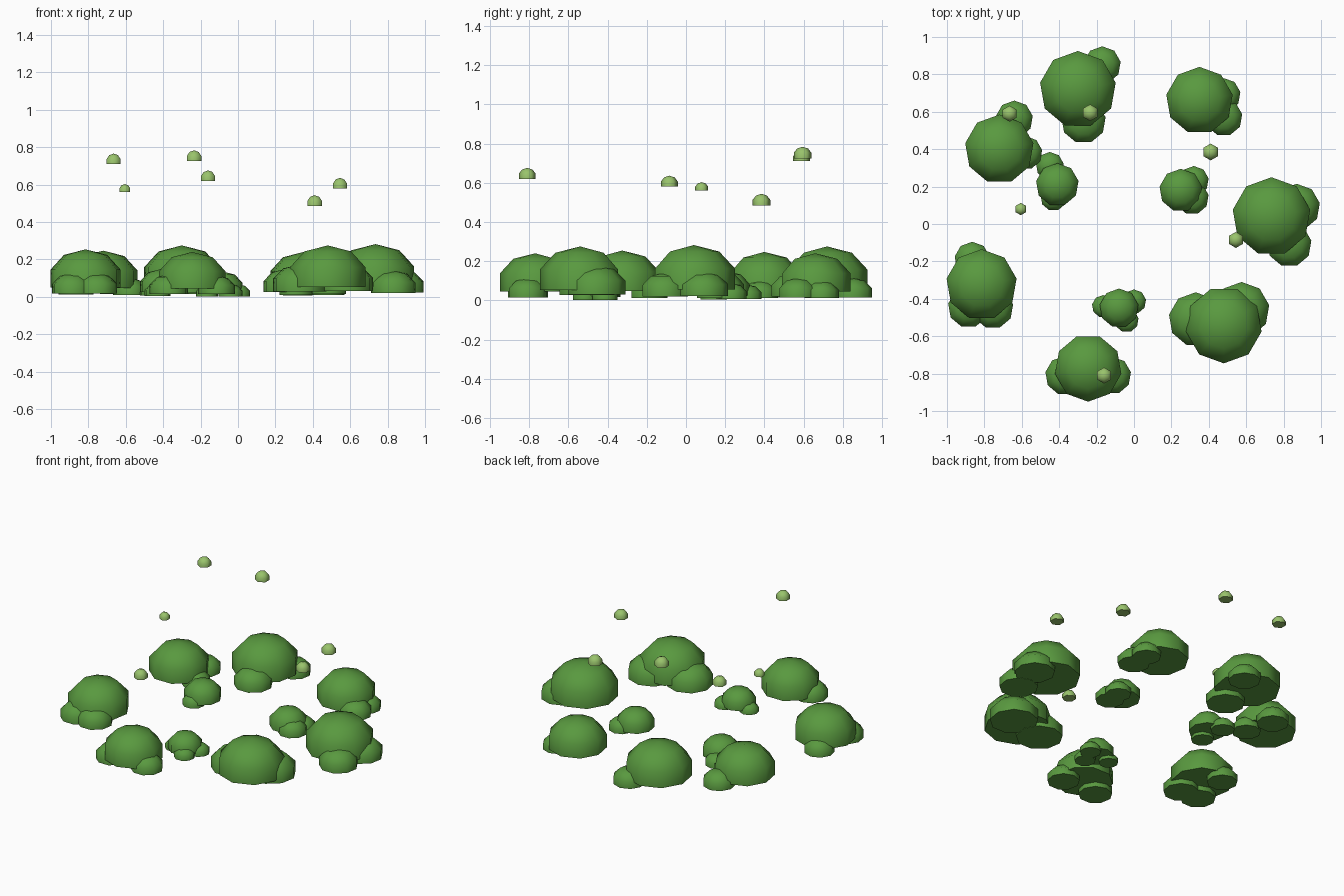
import bpy
import bmesh
from math import sin, cos, pi, radians

old = bpy.data.objects.get("Cube")
if old:
    bpy.data.objects.remove(old, do_unlink=True)


def make_material(name, rgb):
    mat = bpy.data.materials.new(name)
    mat.use_nodes = True
    color = (*rgb, 1)
    mat.diffuse_color = color
    mat.node_tree.nodes["Principled BSDF"].inputs["Base Color"].default_value = color
    return mat


leaf_green = make_material("leaf green", (0.10, 0.32, 0.05))
pale_green = make_material("pale green", (0.32, 0.55, 0.15))


def add_dome(bm, x, y, base, radius, height, sides, turn):
    """Low-poly dome: a tip, a shoulder ring, and a straight skirt with a flat bottom."""
    step = pi / 5
    full = radius / sin(2 * step)
    top = 1 - cos(3 * step)
    rings = []
    for i in (1, 2, 3):
        r = full * sin(i * step)
        z = base + height * (1 - (1 - cos(i * step)) / top)
        rings.append([bm.verts.new((x + r * cos(turn + 2 * pi * k / sides),
                                    y + r * sin(turn + 2 * pi * k / sides), z))
                      for k in range(sides)])
    tip = bm.verts.new((x, y, base + height))
    for k in range(sides):
        n = (k + 1) % sides
        bm.faces.new((tip, rings[0][k], rings[0][n]))
        for upper, lower in zip(rings, rings[1:]):
            bm.faces.new((upper[k], lower[k], lower[n], upper[n]))
    bm.faces.new(rings[-1][::-1])


def finish(name, bm, mat):
    mesh = bpy.data.meshes.new(name)
    bm.to_mesh(mesh)
    bm.free()
    mesh.materials.append(mat)
    obj = bpy.data.objects.new(name, mesh)
    bpy.context.collection.objects.link(obj)
    bpy.ops.object.select_all(action='DESELECT')
    obj.select_set(True)
    bpy.context.view_layer.objects.active = obj
    bpy.ops.object.shade_smooth_by_angle(angle=radians(70))


# Bushes: the crown first, then its side lobes, each as x, y, radius
bushes = {
    "back_left_bush": [(.35, .66, .18), (.48, .69, .09), (.48, .57, .1)],
    "back_right_bush": [(-.3, .72, .205), (-.17, .85, .1), (-.27, .55, .12)],
    "right_rear_bush": [(-.72, .4, .185), (-.64, .56, .1), (-.58, .38, .09)],
    "right_small_bush": [(-.41, .21, .115), (-.45, .31, .075), (-.43, .14, .07)],
    "left_small_bush": [(.25, .18, .115), (.32, .23, .08), (.31, .14, .09)],
    "left_bush": [(.735, .04, .21), (.87, .09, .125), (.83, -.11, .12)],
    "front_left_bush": [(.48, -.54, .205), (.33, -.51, .145), (.575, -.46, .15)],
    "front_small_bush": [(-.08, -.45, .105), (0, -.415, .065),
                         (-.04, -.515, .065), (-.165, -.44, .06)],
    "front_bush": [(-.245, -.77, .18), (-.37, -.81, .105), (-.115, -.81, .1)],
    "right_front_bush": [(-.815, -.325, .19), (-.865, -.19, .095),
                         (-.885, -.445, .11), (-.755, -.45, .11)],
}
for name, domes in bushes.items():
    bm = bmesh.new()
    for i, (x, y, r) in enumerate(domes):
        base = max(0, .32 * r - (.018 if i else .012))
        turn = -pi / 2 if y < -.5 and i == 0 else pi / 2
        add_dome(bm, x, y, base, r, r * (1.0 if i else 1.08), 9, turn)
    finish(name, bm, leaf_green)

# Floating leaves: x, y, base height, radius
leaves = [(-.665, .59, .71, .043), (-.235, .595, .725, .045), (-.605, .08, .56, .033),
          (-.16, -.81, .62, .043), (.41, .385, .485, .045), (.545, -.085, .58, .043)]
for i, (x, y, z, r) in enumerate(leaves):
    bm = bmesh.new()
    add_dome(bm, x, y, z, r, r * 1.3, 6, pi / 2)
    finish(f"floating_leaf_{i + 1}", bm, pale_green)
